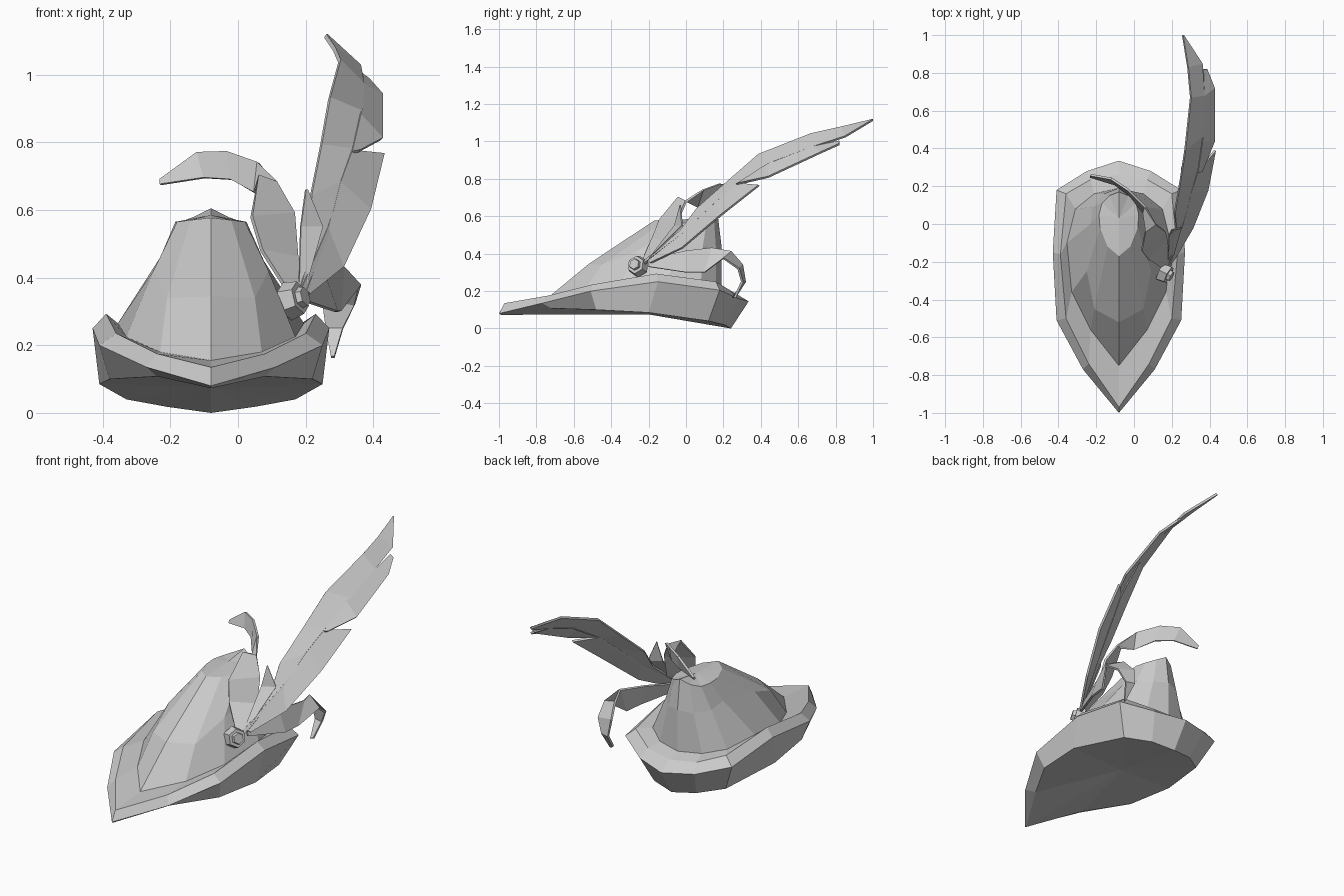
import bpy, bmesh
from mathutils import Vector

if "Cube" in bpy.data.objects:
    bpy.data.objects.remove(bpy.data.objects["Cube"])

grey = bpy.data.materials.new("light grey")
grey.diffuse_color = (0.6, 0.6, 0.6, 1)
grey.use_nodes = True
grey.node_tree.nodes["Principled BSDF"].inputs["Base Color"].default_value = grey.diffuse_color
CX = -0.08  # hat centre line


def make(name, bm, thickness=0):
    bmesh.ops.remove_doubles(bm, verts=bm.verts, dist=0.0005)
    bmesh.ops.recalc_face_normals(bm, faces=bm.faces)
    me = bpy.data.meshes.new(name)
    bm.to_mesh(me)
    bm.free()
    me.materials.append(grey)
    ob = bpy.data.objects.new(name, me)
    bpy.context.collection.objects.link(ob)
    if thickness:
        mod = ob.modifiers.new("thickness", 'SOLIDIFY')
        mod.thickness = thickness
        mod.offset = 0
    return ob


def ring(bm, half):
    """Closed loop from a half outline running front to back."""
    pts = [(CX + x, y, z) for x, y, z in half]
    pts += [(CX - x, y, z) for x, y, z in half[-2:0:-1]]
    return [bm.verts.new(p) for p in pts]


def loft(bm, halves):
    rings = [ring(bm, h) for h in halves]
    n = len(rings[0])
    for a, b in zip(rings, rings[1:]):
        for i in range(n):
            j = (i + 1) % n
            bm.faces.new((a[i], a[j], b[j], b[i]))
    return rings


def fan(bm, loop, p):
    c = bm.verts.new(p)
    for i, v in enumerate(loop):
        bm.faces.new((v, loop[(i + 1) % len(loop)], c))


def strip(name, sections, thickness=0.01):
    """Ribbon through pairs of left and right edge points."""
    bm = bmesh.new()
    rows = [[bm.verts.new(p) for p in s] for s in sections]
    for a, b in zip(rows, rows[1:]):
        for i in range(len(a) - 1):
            bm.faces.new((a[i], a[i + 1], b[i + 1], b[i]))
    return make(name, bm, thickness)


# Hat outlines, underside to crown top
bottom = [(0, -.99, .073), (.16, -.72, .108), (.3, -.48, .1), (.33, -.2, .085),
          (.25, .12, .04), (.13, .21, .018), (0, .24, 0)]
outer = [(0, -1, .08), (.19, -.77, .135), (.33, -.51, .2), (.35, -.15, .25),
         (.33, .18, .205), (.17, .28, .16), (0, .335, .145)]
ridge = [(0, -.97, .135), (.16, -.74, .175), (.28, -.5, .235), (.31, -.16, .293),
         (.28, .16, .25), (.15, .235, .205), (0, .26, .19)]
base = [(0, -.75, .155), (.15, -.56, .18), (.25, -.36, .225), (.275, -.1, .265),
        (.23, .08, .24), (.13, .16, .22), (0, .19, .21)]
middle = [(0, -.52, .345), (.13, -.45, .34), (.17, -.25, .42), (.15, 0, .46),
          (.14, .09, .44), (.08, .16, .43), (0, .19, .44)]
top = [(0, -.17, .577), (.06, -.12, .57), (.1, -.02, .565), (.105, .05, .565),
       (.09, .11, .565), (.05, .15, .58), (0, .17, .605)]

# Brim with closed underside
bm = bmesh.new()
rings = loft(bm, [bottom, outer, ridge, base])
fan(bm, rings[0], (CX, -.2, .075))
make("brim", bm)

# Crown
bm = bmesh.new()
rings = loft(bm, [base, middle, top])
fan(bm, rings[-1], (CX, .03, .585))
make("crown", bm)

# Tall feather: left vane, then the two separate right barbs
strip("tall_feather_left_vane", [
    [(.18, -.22, .36), (.2, -.2, .36)],
    [(.225, -.03, .52), (.265, .02, .54)],
    [(.215, .06, .64), (.3, .17, .68)],
    [(.245, .23, .79), (.335, .29, .78)],
    [(.27, .39, .93), (.365, .47, .89)],
    [(.3, .67, 1.04), (.37, .68, .97)],
    [(.285, .83, 1.075), (.36, .85, 1.025)],
    [(.258, .995, 1.115), (.262, 1.0, 1.115)]], .012)
strip("tall_feather_upper_barb", [
    [(.335, .27, .77), (.36, .28, .775)],
    [(.36, .44, .88), (.425, .44, .81)],
    [(.37, .68, .97), (.425, .72, .94)],
    [(.365, .82, 1.0), (.385, .82, .985)]], .012)
strip("tall_feather_lower_barb", [
    [(.2, -.2, .36), (.21, -.19, .35)],
    [(.265, .02, .54), (.31, -.02, .43)],
    [(.3, .17, .68), (.39, .18, .6)],
    [(.335, .28, .775), (.43, .39, .765)]], .012)
strip("tall_feather_spike", [
    [(.18, -.2, .37), (.2, -.2, .37)],
    [(.185, -.06, .55), (.25, -.02, .55)],
    [(.2, -.03, .66), (.205, -.03, .66)]], .008)

# Quill of the tall feather
bm = bmesh.new()
quill = [(.18, -.24, .34), (.265, .02, .54), (.335, .29, .775), (.367, .5, .9)]
loops = []
for i, p in enumerate(quill):
    r = .012 - .003 * i
    loops.append([bm.verts.new(Vector(p) + Vector(o) * r)
                  for o in ((1, 0, 0), (0, -.7, .7), (-1, 0, 0), (0, .7, -.7))])
for a, b in zip(loops, loops[1:]):
    for i in range(4):
        bm.faces.new((a[i], a[(i + 1) % 4], b[(i + 1) % 4], b[i]))
make("tall_feather_quill", bm)

# Feather curling over the crown
strip("curled_feather", [
    [(.16, -.24, .34), (.19, -.22, .36)],
    [(.07, -.18, .48), (.175, -.08, .46)],
    [(.04, -.14, .58), (.165, -.04, .59)],
    [(.06, -.04, .7), (.115, .0, .68)],
    [(.05, .06, .65), (.06, .09, .74)],
    [(-.02, .15, .69), (-.03, .18, .773)],
    [(-.1, .21, .695), (-.12, .24, .77)],
    [(-.23, .25, .675), (-.23, .26, .69)]], .012)

# Feather drooping behind
strip("drooping_feather", [
    [(.19, -.2, .37), (.2, -.2, .33)],
    [(.25, 0, .415), (.29, 0, .3)],
    [(.31, .14, .43), (.3, .1, .3)],
    [(.27, .24, .41), (.36, .2, .375)],
    [(.25, .3, .34), (.345, .28, .32)],
    [(.26, .315, .25), (.31, .3, .25)],
    [(.275, .25, .165), (.285, .26, .165)]], .012)

# Hexagonal clasp with a raised stud
axis = Vector((.85, -.45, .25)).normalized()
for name, r, depth, out in (("clasp", .058, .045, 0), ("clasp_stud", .034, .03, .025)):
    bm = bmesh.new()
    bmesh.ops.create_cone(bm, cap_ends=True, segments=6, radius1=r,
                          radius2=r * .85, depth=depth)
    bmesh.ops.rotate(bm, verts=bm.verts, matrix=axis.to_track_quat('Z', 'Y').to_matrix())
    bmesh.ops.translate(bm, verts=bm.verts, vec=Vector((.165, -.26, .335)) + axis * out)
    make(name, bm)
